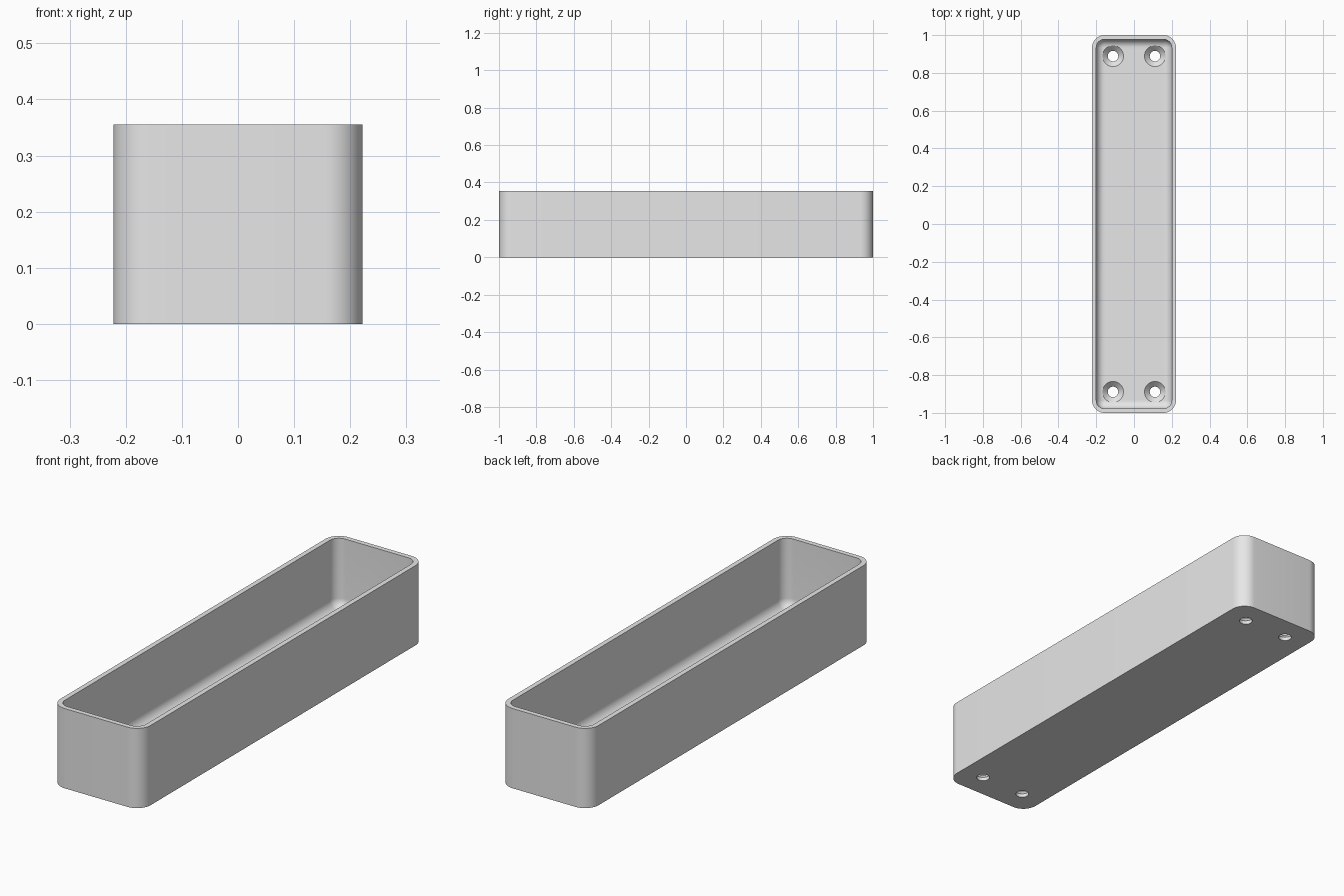
import bpy, bmesh, math

if "Cube" in bpy.data.objects:
    bpy.data.objects.remove(bpy.data.objects["Cube"])

HX, HY, H = 0.2222, 1.0, 0.3556      # outer half sizes and height
WALL, FLOOR = 0.0222, 0.0444
R_OUT, R_IN = 0.0667, 0.0444         # corner radii
SEG = 12                             # segments per rounded corner


def ring(bm, hx, hy, r, z):
    """Rounded rectangle loop of vertices."""
    out = []
    for q, (sx, sy) in enumerate([(1, 1), (-1, 1), (-1, -1), (1, -1)]):
        for i in range(SEG + 1):
            a = math.pi / 2 * (q + i / SEG)
            out.append(bm.verts.new((sx * (hx - r) + r * math.cos(a),
                                     sy * (hy - r) + r * math.sin(a), z)))
    return out


def circle(bm, r, z, x, y, n=40):
    return [bm.verts.new((x + r * math.cos(2 * math.pi * i / n),
                          y + r * math.sin(2 * math.pi * i / n), z)) for i in range(n)]


def skin(bm, loops):
    """Bridge successive loops and cap both ends."""
    for a, b in zip(loops, loops[1:]):
        for i in range(len(a)):
            j = (i + 1) % len(a)
            bm.faces.new((a[i], a[j], b[j], b[i]))
    bm.faces.new(loops[0][::-1])
    bm.faces.new(loops[-1])


def finish(bm, name):
    bmesh.ops.remove_doubles(bm, verts=bm.verts, dist=1e-5)
    bmesh.ops.recalc_face_normals(bm, faces=bm.faces)
    me = bpy.data.meshes.new(name)
    bm.to_mesh(me)
    bm.free()
    ob = bpy.data.objects.new(name, me)
    bpy.context.collection.objects.link(ob)
    return ob


# Tray: outer wall, rim, inner wall and rounded transition to the floor
bm = bmesh.new()
ix, iy = HX - WALL, HY - WALL
loops = [ring(bm, HX, HY, R_OUT, 0), ring(bm, HX, HY, R_OUT, H), ring(bm, ix, iy, R_IN, H)]
for k in range(SEG + 1):
    a = math.pi / 2 * k / SEG
    inset = R_IN * (1 - math.cos(a))
    loops.append(ring(bm, ix - inset, iy - inset, R_IN - inset,
                      FLOOR + R_IN * (1 - math.sin(a))))
skin(bm, loops)
tray = finish(bm, "tray")

# Countersunk screw holes in the four floor corners
bm = bmesh.new()
for x in (-0.1111, 0.1111):
    for y in (-0.8889, 0.8889):
        skin(bm, [circle(bm, r, z, x, y) for r, z in
                  [(0.0278, -0.03), (0.0278, FLOOR - 0.0278), (0.0556, FLOOR), (0.0556, 0.12)]])
cutter = finish(bm, "screw_hole_cutter")
cutter.hide_render = True

mod = tray.modifiers.new("screw_holes", 'BOOLEAN')
mod.operation = 'DIFFERENCE'
mod.solver = 'EXACT'
mod.object = cutter
bpy.context.view_layer.objects.active = tray
tray.select_set(True)
bpy.ops.object.modifier_apply(modifier=mod.name)
bpy.data.objects.remove(cutter)

# Plain grey finish, smooth corners with crisp rims
grey = bpy.data.materials.new("light_grey")
grey.diffuse_color = (0.8, 0.8, 0.8, 1)
grey.use_nodes = True
grey.node_tree.nodes["Principled BSDF"].inputs["Base Color"].default_value = grey.diffuse_color
tray.data.materials.clear()
tray.data.materials.append(grey)
bpy.ops.object.shade_smooth_by_angle(angle=math.radians(30))
